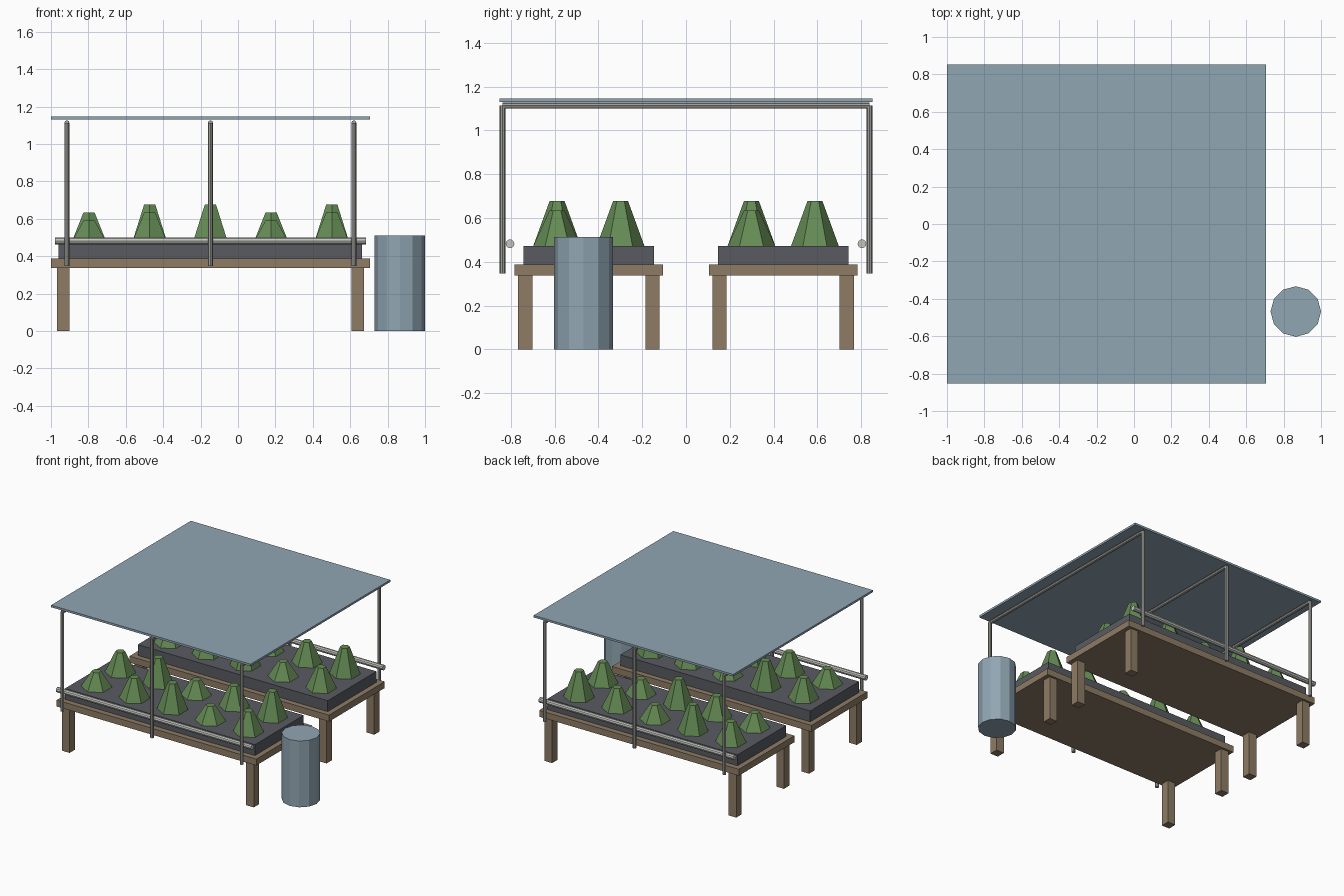
import bpy
from math import pi

if "Cube" in bpy.data.objects:
    bpy.data.objects.remove(bpy.data.objects["Cube"])

CX = -0.1475  # centre of the shelter along x


def material(name, rgb):
    m = bpy.data.materials.new(name)
    m.diffuse_color = (*rgb, 1)
    m.use_nodes = True
    m.node_tree.nodes["Principled BSDF"].inputs["Base Color"].default_value = m.diffuse_color
    return m


WOOD = material("wood", (0.27, 0.20, 0.13))
SOIL = material("dark_tray", (0.10, 0.105, 0.12))
LEAF = material("leaf", (0.13, 0.26, 0.09))
METAL = material("metal", (0.35, 0.35, 0.33))
PALE = material("pale_pipe", (0.55, 0.56, 0.52))
BLUE = material("blue_grey", (0.28, 0.38, 0.45))


def finish(name, mat):
    o = bpy.context.object
    o.name = name
    o.data.materials.append(mat)
    return o


def box(name, x, y, z0, z1, sx, sy, mat):
    bpy.ops.mesh.primitive_cube_add(size=1, location=(x, y, (z0 + z1) / 2))
    o = finish(name, mat)
    o.scale = (sx, sy, z1 - z0)
    return o


def tube(name, loc, r, length, mat, rot=(0, 0, 0), sides=8):
    bpy.ops.mesh.primitive_cylinder_add(vertices=sides, radius=r, depth=length,
                                        location=loc, rotation=rot)
    return finish(name, mat)


# Two planting benches, each with legs, a tray and two rows of plants
for side, cy in (("front", -0.444), ("back", 0.444)):
    box(f"{side}_bench_top", CX, cy, 0.338, 0.388, 1.705, 0.68, WOOD)
    box(f"{side}_tray", CX, cy, 0.388, 0.472, 1.623, 0.595, SOIL)
    for dx in (-0.787, 0.787):
        for dy in (-0.291, 0.291):
            box(f"{side}_bench_leg", CX + dx, cy + dy, 0, 0.338, 0.066, 0.066, WOOD)
    for row in range(2):
        for col in range(5):
            h = (0.120, 0.163, 0.206)[(row + col) % 3]
            bpy.ops.mesh.primitive_cone_add(
                vertices=6, radius1=0.109, radius2=0.034, depth=h,
                location=(CX + (col - 2) * 0.3245, cy + (row - 0.5) * 0.29, 0.472 + h / 2))
            finish(f"{side}_plant", LEAF)

# Three hoops: a pair of posts joined by a crossbar
for dx in (-0.767, 0, 0.767):
    for y in (-0.838, 0.838):
        tube("hoop_post", (CX + dx, y, 0.73), 0.0135, 0.766, METAL)
    tube("hoop_crossbar", (CX + dx, 0, 1.113), 0.0135, 1.676, METAL, (pi / 2, 0, 0))

# Side pipes along the benches
for y in (-0.804, 0.804):
    tube("side_pipe", (CX, y, 0.482), 0.02, 1.664, PALE, (0, pi / 2, 0), 10)

# Roof sheet and water barrel
box("roof_sheet", CX, 0, 1.131, 1.147, 1.705, 1.705, BLUE)
tube("water_barrel", (0.865, -0.468, 0.256), 0.135, 0.512, BLUE, sides=12)
